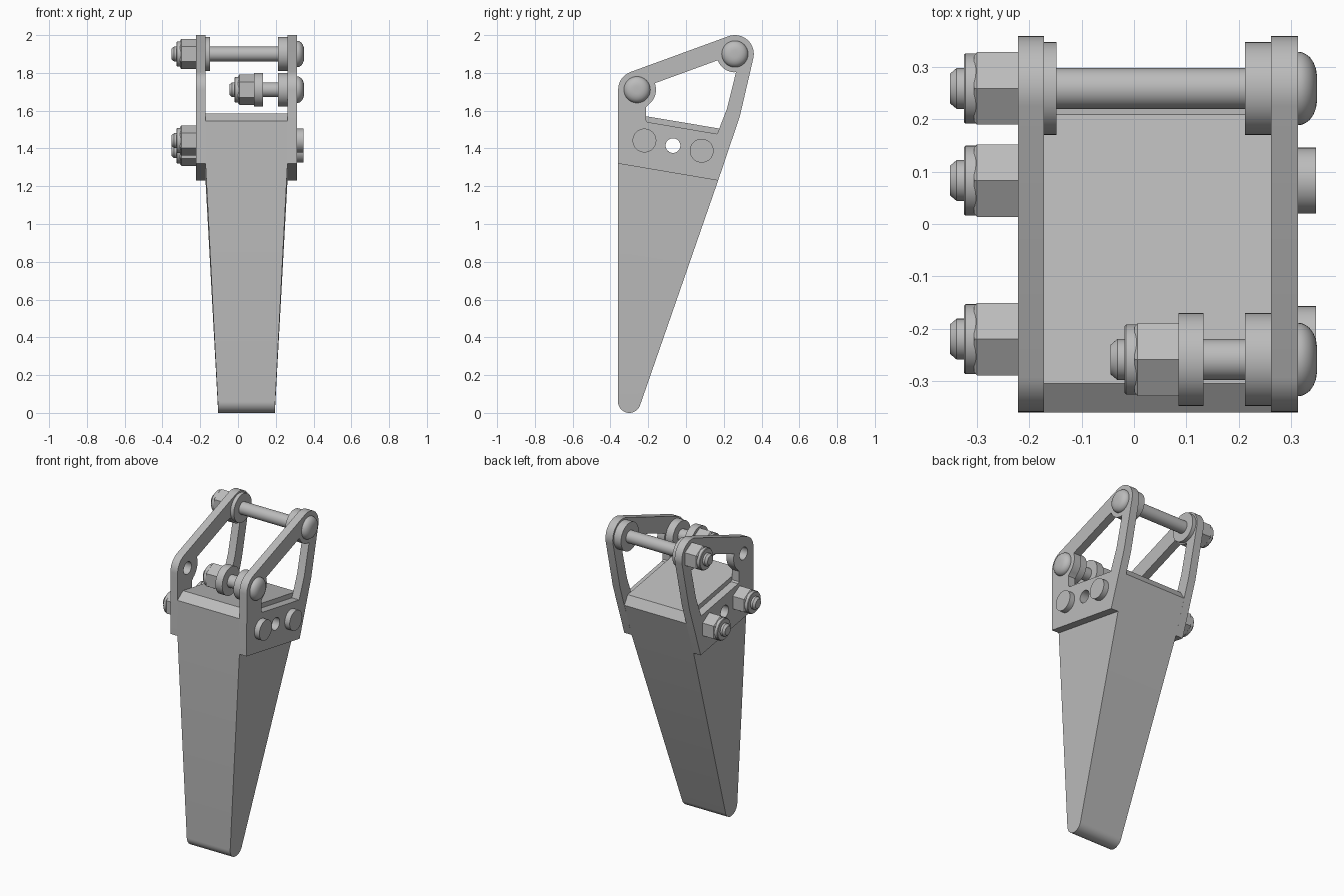
import bpy, bmesh, math
from mathutils import Matrix

if "Cube" in bpy.data.objects:
    bpy.data.objects.remove(bpy.data.objects["Cube"])

steel = bpy.data.materials.new("steel_grey")
steel.diffuse_color = (0.5, 0.5, 0.5, 1)
steel.use_nodes = True
steel.node_tree.nodes["Principled BSDF"].inputs["Base Color"].default_value = steel.diffuse_color

CX = 0.045                       # middle of the bracket in x
TOP, LOW = (0.259, 1.90), (-0.259, 1.711)   # upper pin axes (y, z)
BORE = (-0.069, 1.415)


def finish(ob, smooth=True):
    ob.data.materials.clear()
    ob.data.materials.append(steel)
    if smooth:
        bpy.ops.object.select_all(action='DESELECT')
        ob.select_set(True)
        bpy.context.view_layer.objects.active = ob
        bpy.ops.object.shade_smooth_by_angle(angle=math.radians(25))
    return ob


def add_mesh(name, bm, smooth=True):
    bmesh.ops.recalc_face_normals(bm, faces=bm.faces)
    me = bpy.data.meshes.new(name)
    bm.to_mesh(me)
    bm.free()
    ob = bpy.data.objects.new(name, me)
    bpy.context.collection.objects.link(ob)
    return finish(ob, smooth)


def arc(c, r, a0, a1, n=12):
    return [(c[0] + r * math.cos(math.radians(a0 + (a1 - a0) * i / n)),
             c[1] + r * math.sin(math.radians(a0 + (a1 - a0) * i / n)))
            for i in range(n + 1)]


def turned(name, axis, profile, sides=40):
    """Revolve (x, radius) points about an x-parallel axis, with end caps."""
    bm = bmesh.new()
    rings = []
    for x, r in profile:
        rings.append([bm.verts.new((x, axis[0] + r * math.sin(2 * math.pi * i / sides),
                                    axis[1] + r * math.cos(2 * math.pi * i / sides)))
                      for i in range(sides)])
    for a, b in zip(rings, rings[1:]):
        for i in range(sides):
            j = (i + 1) % sides
            bm.faces.new((a[i], a[j], b[j], b[i]))
    bm.faces.new(rings[0])
    bm.faces.new(rings[-1])
    return add_mesh(name, bm, sides > 6)


def plate(name, x0, x1, loops):
    """Flat (y, z) outline with holes, given thickness along x."""
    cu = bpy.data.curves.new(name, 'CURVE')
    cu.dimensions = '2D'
    cu.fill_mode = 'BOTH'
    cu.extrude = (x1 - x0) / 2
    for pts in loops:
        sp = cu.splines.new('POLY')
        sp.points.add(len(pts) - 1)
        for p, (y, z) in zip(sp.points, pts):
            p.co = (y, z, 0, 1)
        sp.use_cyclic_u = True
    tmp = bpy.data.objects.new(name + "_curve", cu)
    bpy.context.collection.objects.link(tmp)
    dg = bpy.context.evaluated_depsgraph_get()
    me = bpy.data.meshes.new_from_object(tmp.evaluated_get(dg))
    bpy.data.objects.remove(tmp)
    bm = bmesh.new()
    bm.from_mesh(me)
    bmesh.ops.remove_doubles(bm, verts=bm.verts, dist=1e-5)
    bm.transform(Matrix(((0, 0, 1, (x0 + x1) / 2), (1, 0, 0, 0),
                         (0, 1, 0, 0), (0, 0, 0, 1))))
    return add_mesh(name, bm)


# Side plates: rounded outline, window, bore and pin hole
outline = ([(-0.36, 1.32), (0.17, 1.23), (0.285, 1.57)]
           + arc(TOP, 0.1, -13, 110, 20) + arc(LOW, 0.1, 110, 180))
window = ([(-0.213, 1.55), (-0.205, 1.54), (0.165, 1.477), (0.217, 1.61), (0.265, 1.805)]
          + arc(TOP, 0.097, 268, 200) + arc(LOW, 0.1, 20, -55) + [(-0.213, 1.615)])
bore = arc(BORE, 0.039, 0, 350, 35)
pin_hole = arc(LOW, 0.039, 0, 350, 35)
plate("left_plate", -0.222, -0.172, [outline, window, bore, pin_hole])
plate("right_plate", 0.262, 0.313, [outline, window, bore])

# Tapered blade between the plates, chamfered on top and rounded at the tip
tip = arc((-0.30, 0.06), 0.06, 180, 341, 16)
prof = ([(-0.36, 1.32)] + tip + [(0.17, 1.23), (0.242, 1.445), (0.209, 1.50),
                                 (-0.305, 1.586), (-0.36, 1.545)])
split = len(tip) + 1
bm = bmesh.new()
sides = []
for s in (-1, 1):
    vs = []
    for y, z in prof:
        drop = max(0, 1.32 - 0.17 * (y + 0.36) - z)
        vs.append(bm.verts.new((CX + s * (0.217 - 0.0675 * drop / 1.31), y, z)))
    bm.faces.new(vs[:split + 1])
    bm.faces.new(vs[split:] + vs[:1])
    sides.append(vs)
for i in range(len(prof)):
    j = (i + 1) % len(prof)
    bm.faces.new((sides[0][i], sides[0][j], sides[1][j], sides[1][i]))
blade = add_mesh("blade", bm)

# Bore through the blade
cutter = turned("bore_cutter", BORE, [(-0.4, 0.039), (0.5, 0.039)])
cutter.hide_render = True
cutter.hide_set(True)
mod = blade.modifiers.new("bore", 'BOOLEAN')
mod.operation = 'DIFFERENCE'
mod.solver = 'EXACT'
mod.object = cutter


def nut(name, axis, x):
    """Hex nut whose seat is at x, with collar and stud end towards -x."""
    turned(name + "_nut", axis, [(x, 0.08), (x - 0.078, 0.08), (x - 0.084, 0.072)], 6)
    turned(name + "_collar", axis, [(x - 0.08, 0.067), (x - 0.1, 0.067), (x - 0.103, 0.064)])
    turned(name + "_stud", axis, [(x - 0.10, 0.039), (x - 0.117, 0.039), (x - 0.130, 0.028)])


def dome(name, axis):
    turned(name, axis, [(0.313, 0.07), (0.320, 0.0695), (0.328, 0.066), (0.336, 0.060),
                        (0.343, 0.050), (0.348, 0.037), (0.350, 0.022), (0.350, 0.004)])


# Long upper pin
dome("long_pin_head", TOP)
turned("long_pin_right_collar", TOP, [(0.212, 0.089), (0.262, 0.089)])
turned("long_pin_left_collar", TOP, [(-0.172, 0.089), (-0.148, 0.089)])
turned("long_pin_rod", TOP, [(-0.17, 0.039), (0.26, 0.039)])
nut("long_pin", TOP, -0.222)

# Short lower pin
dome("short_pin_head", LOW)
turned("short_pin_right_collar", LOW, [(0.212, 0.089), (0.262, 0.089)])
turned("short_pin_washer", LOW, [(0.085, 0.089), (0.133, 0.089)])
turned("short_pin_rod", LOW, [(0.10, 0.039), (0.26, 0.039)])
nut("short_pin", LOW, 0.085)

# Clamping bolts through the plates
for name, axis in (("front_bolt", (-0.220, 1.442)), ("rear_bolt", (0.083, 1.388))):
    turned(name + "_head", axis, [(0.313, 0.063), (0.348, 0.063)])
    nut(name, axis, -0.222)
